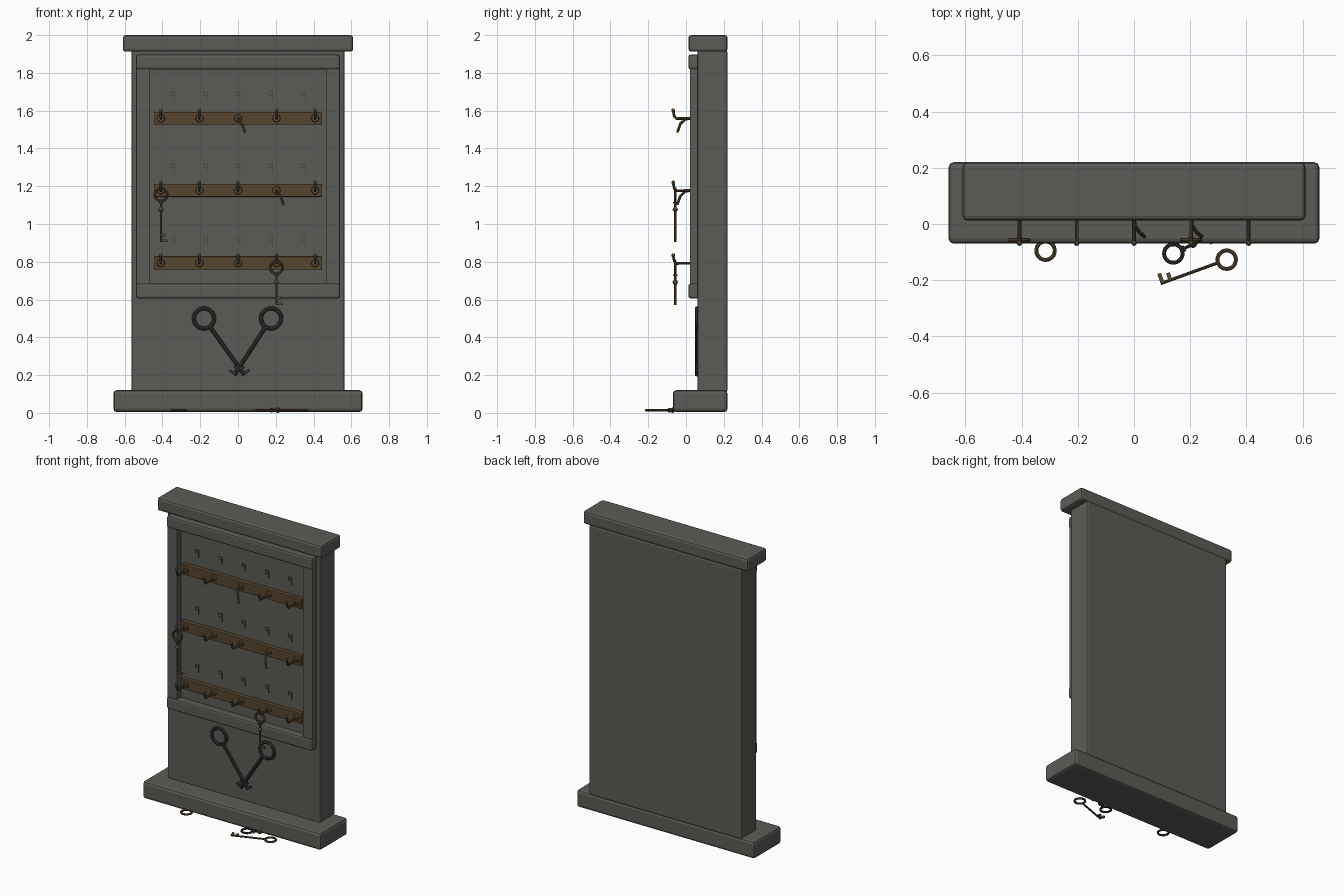
import bpy, bmesh
from math import pi, atan2, hypot
from mathutils import Matrix, Vector

if "Cube" in bpy.data.objects:
    bpy.data.objects.remove(bpy.data.objects["Cube"])


def material(name, rgb):
    m = bpy.data.materials.new(name)
    m.use_nodes = True
    m.diffuse_color = (*rgb, 1)
    bsdf = next(n for n in m.node_tree.nodes if n.type == 'BSDF_PRINCIPLED')
    bsdf.inputs["Base Color"].default_value = (*rgb, 1)
    return m


STONE = material("grey stone", (0.105, 0.105, 0.095))
WOOD = material("brown wood", (0.095, 0.06, 0.026))
BRONZE = material("aged bronze", (0.105, 0.07, 0.034))
IRON = material("dark iron", (0.035, 0.035, 0.036))
GROOVE = material("shaded stone", (0.07, 0.07, 0.064))


def finish(name, bm, mat, smooth=True):
    bmesh.ops.recalc_face_normals(bm, faces=bm.faces)
    me = bpy.data.meshes.new(name)
    bm.to_mesh(me)
    bm.free()
    me.materials.append(mat)
    ob = bpy.data.objects.new(name, me)
    bpy.context.collection.objects.link(ob)
    if smooth:
        bpy.ops.object.select_all(action='DESELECT')
        ob.select_set(True)
        bpy.context.view_layer.objects.active = ob
        bpy.ops.object.shade_smooth_by_angle()
    return ob


def add_box(bm, x, y, z):
    """Box from (low, high) ranges."""
    size = [b - a for a, b in (x, y, z)]
    mid = [(a + b) / 2 for a, b in (x, y, z)]
    m = Matrix.Translation(mid) @ Matrix.Diagonal((*size, 1))
    bmesh.ops.create_cube(bm, size=1, matrix=m)


def add_rod(bm, p, q, r, r2=None, sides=10):
    p, q = Vector(p), Vector(q)
    turn = (q - p).to_track_quat('Z', 'Y').to_matrix().to_4x4()
    bmesh.ops.create_cone(bm, cap_ends=True, segments=sides, radius1=r,
                          radius2=r if r2 is None else r2, depth=(q - p).length,
                          matrix=Matrix.Translation((p + q) / 2) @ turn)


def add_ball(bm, p, r):
    bmesh.ops.create_uvsphere(bm, u_segments=10, v_segments=6, radius=r,
                              matrix=Matrix.Translation(p))


def add_ring(bm, radius, tube, steps):
    """Ring around the y axis at the origin."""
    made = bmesh.ops.create_circle(bm, segments=8, radius=tube,
                                   matrix=Matrix.Translation((radius, 0, 0)))
    loop = list({e for v in made["verts"] for e in v.link_edges})
    bmesh.ops.spin(bm, geom=made["verts"] + loop, cent=(0, 0, 0), axis=(0, 1, 0),
                   angle=2 * pi, steps=steps, use_merge=True)


def slab(name, x, y, z, mat=STONE, bevel=0.012):
    bm = bmesh.new()
    add_box(bm, x, y, z)
    ob = finish(name, bm, mat, smooth=False)
    mod = ob.modifiers.new("soft edge", 'BEVEL')
    mod.width, mod.segments = bevel, 2
    return ob


def key(name, mat, length, matrix, radius=0.033, tube=0.007, shaft=0.006,
        steps=20, side=1, collar=True):
    """Key with its ring at the origin and its shaft running down -z."""
    bm = bmesh.new()
    add_ring(bm, radius, tube, steps)
    add_rod(bm, (0, 0, -radius), (0, 0, -length), shaft)
    if collar:
        add_ball(bm, (0, 0, -radius - 0.045), 0.014)
        add_rod(bm, (0, 0, -radius - 0.013), (0, 0, -radius - 0.005), 0.012)
    for up, reach in ((0.002, 0.036), (0.032, 0.027)):
        xs = sorted((0, side * reach))
        add_box(bm, xs, (-shaft * 0.8, shaft * 0.8), (-length + up - 0.002, -length + up + 0.012))
    bm.transform(matrix)
    return finish(name, bm, mat)


# Stone body
slab("base_plinth", (-0.66, 0.66), (-0.07, 0.22), (0.004, 0.12), bevel=0.018)
slab("back_board", (-0.565, 0.565), (0.06, 0.22), (0.11, 1.92))
slab("top_cap", (-0.61, 0.61), (0.013, 0.22), (1.912, 2.0), bevel=0.015)

# Raised frame
for name, lo, hi in (("top_rail", 1.818, 1.897), ("bottom_rail", 0.605, 0.685)):
    slab(name, (-0.54, 0.54), (0.013, 0.07), (lo, hi))
for name, s in (("left_stile", 1), ("right_stile", -1)):
    slab(name, sorted((s * 0.465, s * 0.54)), (0.02, 0.07), (0.68, 1.823), bevel=0.006)

# Hook strips, hooks and slot marks
BENT = {(0, 2), (1, 3)}
for row, z in enumerate((1.56, 1.178, 0.793)):
    slab(f"hook_strip_{row + 1}", (-0.445, 0.445), (0.032, 0.065),
         (z - 0.034, z + 0.034), WOOD, 0.004)
    for col in range(5):
        x = (col - 2) * 0.204
        bm = bmesh.new()
        add_rod(bm, (x, 0.034, z), (x, 0.024, z), 0.022, 0.018, 14)
        if (row, col) in BENT:
            path = [(x, 0.03, z), (x + 0.002, -0.005, z - 0.006),
                    (x + 0.02, -0.03, z - 0.03), (x + 0.036, -0.044, z - 0.07)]
        else:
            path = [(x, 0.03, z), (x, -0.05, z - 0.002),
                    (x, -0.062, z + 0.01), (x, -0.068, z + 0.042)]
        for p, q in zip(path, path[1:]):
            add_rod(bm, p, q, 0.007)
            add_ball(bm, q, 0.007)
        if (row, col) not in BENT:
            add_ball(bm, path[-1], 0.01)
        finish(f"hook_{row + 1}_{col + 1}", bm, BRONZE)

        bm = bmesh.new()
        mx, mz = (col - 2) * 0.172, z + 0.12
        face = (0.056, 0.061)
        add_box(bm, (mx + 0.008, mx + 0.014), face, (mz - 0.026, mz + 0.024))
        add_box(bm, (mx - 0.014, mx + 0.012), face, (mz + 0.018, mz + 0.024))
        add_box(bm, (mx - 0.014, mx - 0.009), face, (mz, mz + 0.022))
        add_box(bm, (mx - 0.014, mx + 0.012), face, (mz - 0.002, mz + 0.003))
        finish(f"slot_mark_{row + 1}_{col + 1}", bm, GROOVE, smooth=False)

# Crossed key emblem
for name, x, end, side in (("left_emblem_key", 0.175, -0.02, -1),
                           ("right_emblem_key", -0.18, 0.035, 1)):
    dx, dz = end - x, -0.3
    m = (Matrix.Translation((x, 0.058, 0.5)) @ Matrix.Rotation(atan2(-dx, -dz), 4, 'Y'))
    key(name, IRON, hypot(dx, dz), m, radius=0.054, tube=0.011, shaft=0.011,
        steps=14, side=side, collar=False)

# Hanging keys
key("right_hanging_key", BRONZE, 0.25, Matrix.Translation((-0.408, -0.057, 1.155)))
key("left_hanging_key", BRONZE, 0.2, Matrix.Translation((0.203, -0.057, 0.77)))

# Fallen keys, two of them slipped under the plinth
for name, mat, start, end in (
        ("front_fallen_key", BRONZE, (0.33, -0.127), (0.095, -0.212)),
        ("right_fallen_key", BRONZE, (-0.315, -0.095), (-0.28, 0.07)),
        ("left_fallen_key", IRON, (0.14, -0.105), (0.3, -0.03))):
    dx, dy = end[0] - start[0], end[1] - start[1]
    m = (Matrix.Translation((*start, 0.014)) @ Matrix.Rotation(atan2(-dx, dy), 4, 'Z')
         @ Matrix.Rotation(pi / 2, 4, 'X'))
    key(name, mat, hypot(dx, dy), m, collar=name.startswith("left"))
